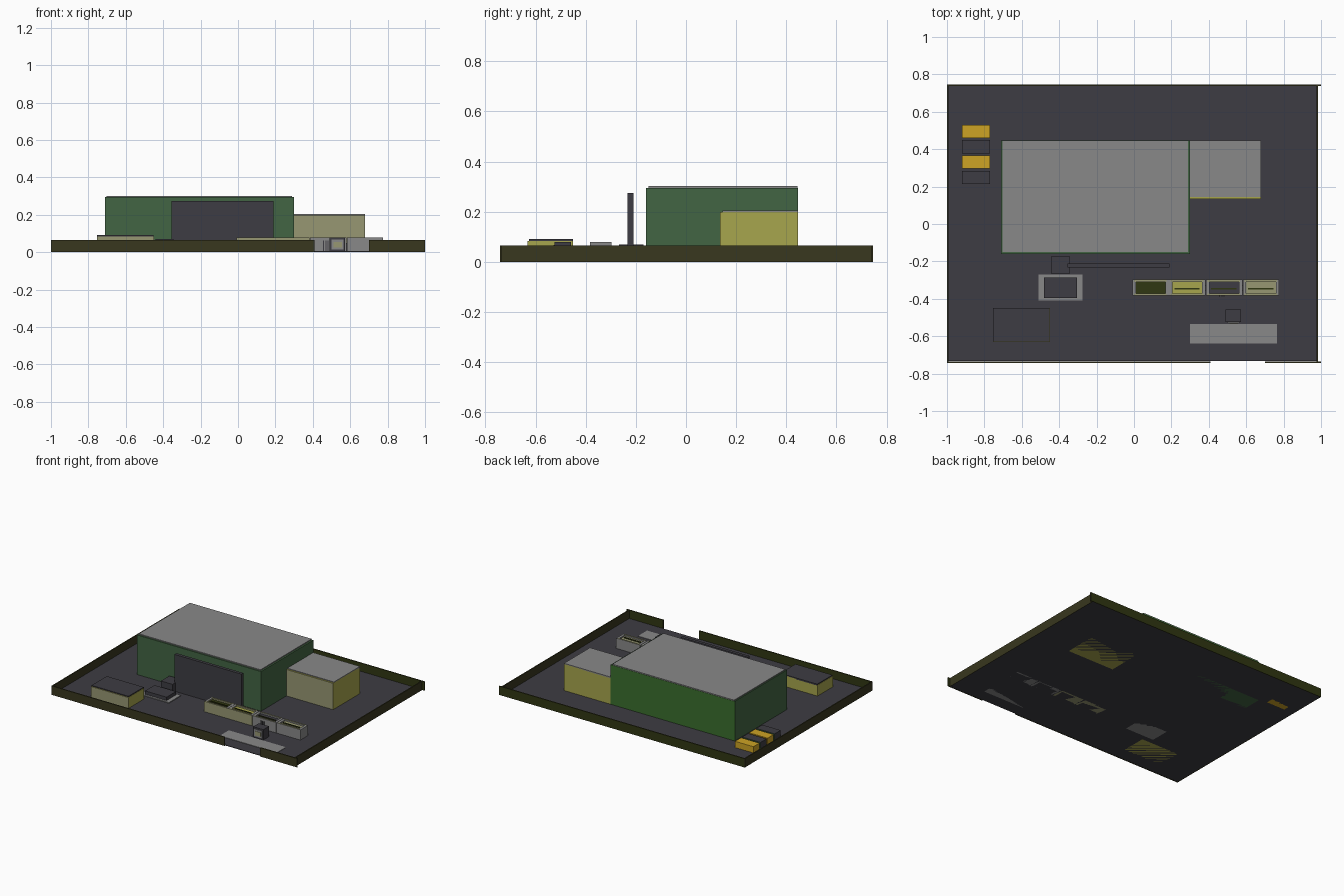
import bpy, bmesh
from mathutils import Vector

cube = bpy.data.objects.get("Cube")
if cube:
    bpy.data.objects.remove(cube, do_unlink=True)


def material(name, r, g, b):
    m = bpy.data.materials.new(name)
    m.use_nodes = True
    color = (r, g, b, 1)
    m.diffuse_color = color
    m.node_tree.nodes["Principled BSDF"].inputs["Base Color"].default_value = color
    return m


ground = material("asphalt grey", .048, .046, .056)
grey = material("light grey", .25, .25, .25)
green = material("wall green", .055, .13, .056)
back_green = material("bright green", .043, .155, .027)
yellow = material("dull yellow", .39, .38, .075)
tan = material("tan", .31, .31, .17)
orange = material("amber", .61, .37, .018)
olive = material("brown olive", .04, .038, .013)
moss = material("dark olive", .03, .038, .006)


def box(name, xs, ys, zs, side, front=None, back=None, top=None):
    """Box between limits, coloured by the direction each face looks."""
    bm = bmesh.new()
    bmesh.ops.create_cube(bm, size=1)
    for v in bm.verts:
        v.co = Vector([lim[0] if c < 0 else lim[1]
                       for c, lim in zip(v.co, (xs, ys, zs))])
    mats = [side, front or side, back or side, top or side]
    bm.normal_update()
    for f in bm.faces:
        n = f.normal
        f.material_index = 1 if n.y < -.5 else 2 if n.y > .5 else 3 if n.z > .5 else 0
    mesh = bpy.data.meshes.new(name)
    bm.to_mesh(mesh)
    bm.free()
    for m in mats:
        mesh.materials.append(m)
    ob = bpy.data.objects.new(name, mesh)
    bpy.context.collection.objects.link(ob)
    return ob


# Yard and perimeter wall with a gate opening
WALL = (0, .065)
box("yard", (-.995, .98), (-.733, .74), (0, .004), ground)
box("left_wall", (.975, .983), (-.735, .74), WALL, olive)
box("right_wall", (-1, -.992), (-.74, .745), WALL, olive)
box("back_wall", (-1, 1), (.737, .745), WALL, olive, back=moss, front=moss)
for name, xs in (("front_wall_long", (-1, .41)), ("front_wall_short", (.70, 1))):
    box(name, xs, (-.742, -.734), WALL, olive, back=moss)

# Main hall and annex
box("hall", (-.71, .30), (-.16, .447), (0, .295), green, back=back_green)
box("hall_roof", (-.703, .288), (-.15, .445), (.29, .302), grey)
box("annex", (.30, .68), (.135, .447), (0, .198), yellow, front=tan)
box("annex_roof", (.30, .68), (.145, .447), (.195, .204), grey)

# Free standing screen in front of the hall
box("screen_wall", (-.355, .19), (-.233, -.21), (0, .275), ground)

# Workshop near the front
box("workshop", (-.755, -.45), (-.632, -.45), (0, .084), yellow, front=tan)
box("workshop_roof", (-.753, -.452), (-.627, -.45), (.08, .091), ground)

# Paved pad with plant box and kiosk
box("pad", (-.51, -.275), (-.41, -.27), (0, .010), grey)
box("plant_box", (-.48, -.305), (-.395, -.285), (.005, .035), ground)
box("plant_kiosk", (-.44, -.345), (-.268, -.17), (0, .07), ground)

# Parking strip and gate hut with window
box("parking_strip", (.30, .765), (-.64, -.535), (0, .007), grey)
box("gate_hut", (.49, .573), (-.524, -.458), (0, .08), ground)
box("hut_window_frame", (.50, .565), (-.528, -.524), (.015, .068), grey)
box("hut_window", (.51, .555), (-.531, -.527), (.025, .055), tan)

# Row of small sheds with rims and ridged roofs
sheds = [(0, tan, moss), (.196, tan, yellow), (.393, grey, ground), (.59, grey, tan)]
for i, (x, face, roof) in enumerate(sheds, 1):
    box(f"shed_{i}", (x, x + .175), (-.375, -.305), (0, .07), face, top=roof)
    for end, ex in (("right", x - .008), ("left", x + .168)):
        box(f"shed_{i}_{end}_post", (ex, ex + .018), (-.383, -.297), (0, .079), face, top=grey)
    for side, y in (("front", -.383), ("back", -.309)):
        box(f"shed_{i}_{side}_rim", (x, x + .175), (y, y + .012), (0, .08), face, top=tan)
    box(f"shed_{i}_ridge", (x + .02, x + .155), (-.349, -.343), (.065, .077), moss)
    if i < len(sheds):
        box(f"shed_link_{i}", (x + .18, x + .195), (-.355, -.33), (0, .05), ground)

# Gate-side shed doors
for k in range(3):
    x = .455 + k * .012
    box(f"shed_door_bar_{k + 1}", (x, x + .005), (-.387, -.382), (.005, .062), ground)

# Stacked storage crates by the right wall
for i in range(4):
    y = .213 + i * .0825
    body = orange if i % 2 else ground
    box(f"crate_{i + 1}", (-.92, -.77), (y, y + .07), (0, .05), body,
        front=moss, back=orange if i % 2 else green)
